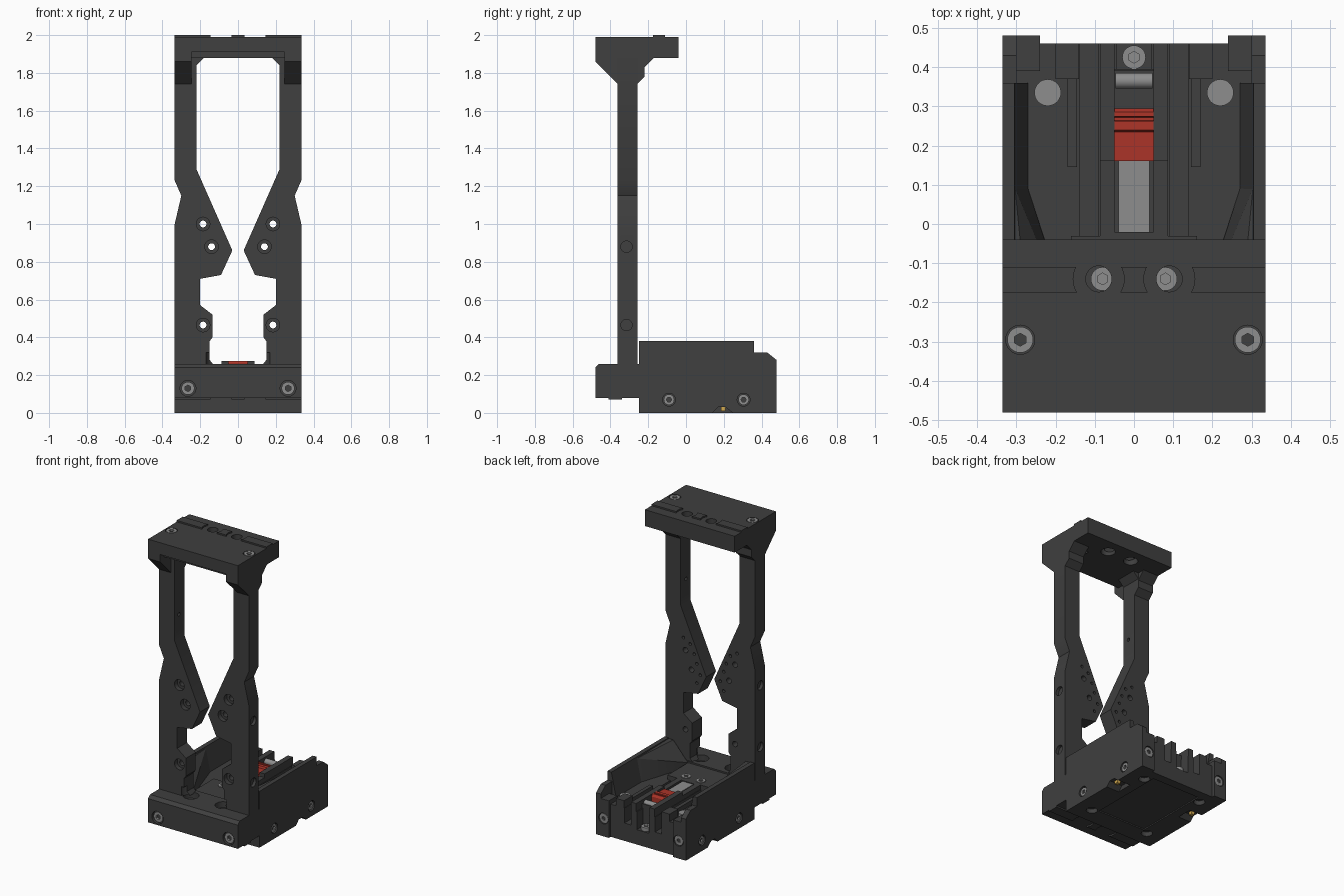
import bpy, bmesh, math
from mathutils import Matrix, Vector

if "Cube" in bpy.data.objects:
    bpy.data.objects.remove(bpy.data.objects["Cube"])


def material(name, r, g, b):
    m = bpy.data.materials.new(name)
    m.diffuse_color = (r, g, b, 1)
    m.use_nodes = True
    m.node_tree.nodes["Principled BSDF"].inputs["Base Color"].default_value = m.diffuse_color
    return m


DARK = material("dark_plastic", 0.05, 0.05, 0.05)
STEEL = material("steel", 0.27, 0.27, 0.27)
RED = material("red", 0.42, 0.035, 0.022)
GOLD = material("brass", 0.65, 0.4, 0.08)


def finish(name, bm, mat):
    bmesh.ops.recalc_face_normals(bm, faces=bm.faces)
    me = bpy.data.meshes.new(name)
    bm.to_mesh(me)
    bm.free()
    me.materials.append(mat)
    ob = bpy.data.objects.new(name, me)
    bpy.context.collection.objects.link(ob)
    return ob


def hull(name, pts, mat=DARK):
    bm = bmesh.new()
    for p in pts:
        bm.verts.new(p)
    r = bmesh.ops.convex_hull(bm, input=bm.verts)
    junk = {v for v in r["geom_interior"] + r["geom_unused"] if isinstance(v, bmesh.types.BMVert)}
    bmesh.ops.delete(bm, geom=list(junk), context='VERTS')
    bmesh.ops.dissolve_limit(bm, angle_limit=0.01, verts=bm.verts, edges=bm.edges)
    return finish(name, bm, mat)


def box(name, x0, x1, y0, y1, z0, z1, mat=DARK):
    return hull(name, [(x, y, z) for x in (x0, x1) for y in (y0, y1) for z in (z0, z1)], mat)


def prism(name, pts, axis, a, b, mat=DARK):
    """Extrude a 2D profile along x (y,z points), y (x,z) or z (x,y)."""
    place = {'x': lambda u, v, w: (w, u, v), 'y': lambda u, v, w: (u, w, v), 'z': lambda u, v, w: (u, v, w)}[axis]
    bm = bmesh.new()
    f = bm.faces.new([bm.verts.new(place(u, v, a)) for u, v in pts])
    ext = bmesh.ops.extrude_face_region(bm, geom=[f])["geom"]
    step = Vector(place(0, 0, b - a))
    bmesh.ops.translate(bm, vec=step, verts=[e for e in ext if isinstance(e, bmesh.types.BMVert)])
    return finish(name, bm, mat)


def cyl(name, c, r, h, axis='z', n=32, mat=DARK):
    rot = {'x': Matrix.Rotation(math.pi / 2, 4, 'Y'), 'y': Matrix.Rotation(math.pi / 2, 4, 'X'), 'z': Matrix()}[axis]
    bm = bmesh.new()
    bmesh.ops.create_cone(bm, cap_ends=True, segments=n, radius1=r, radius2=r, depth=h,
                          matrix=Matrix.Translation(c) @ rot)
    return finish(name, bm, mat)


def cut(ob, cutters):
    for c in cutters:
        m = ob.modifiers.new("cut", 'BOOLEAN')
        m.operation, m.solver, m.object = 'DIFFERENCE', 'EXACT', c
    bpy.context.view_layer.update()
    me = bpy.data.meshes.new_from_object(ob.evaluated_get(bpy.context.evaluated_depsgraph_get()))
    ob.modifiers.clear()
    ob.data = me
    for c in cutters:
        bpy.data.objects.remove(c)


def screw(name, c, r, axis='z', sign=1):
    """Cap screw whose outer face is centred on c, with a hex socket."""
    head = cyl(name, c, r, 0.03, axis, 32, STEEL)
    off = Vector([0.015 * sign if a == axis else 0 for a in 'xyz'])
    head.data.transform(Matrix.Translation(-off))
    cut(head, [cyl("socket", c, r * 0.5, 0.03, axis, 6, STEEL)])


# Head plate on top of the columns, with locating ribs
head = box("head_plate", -.335, .335, -.44, -.04, 1.88, 1.99)
cut(head, [cyl("h", (s * .09, -.14, 1.94), .033, .3) for s in (1, -1)]
    + [cyl("h", (s * .09, -.14, 1.87), .045, .1) for s in (1, -1)]
    + [cyl("h", (s * .29, -.295, 1.99), .037, .02) for s in (1, -1)])
box("head_front_lip", -.335, .335, -.48, -.44, 1.91, 1.99)
for name, y0, y1, z0, z1, yc in (("head_rib", -.175, -.11, 1.985, 2.0, -.14),
                                 ("foot_rib", -.41, -.34, .07, .085, -.375)):
    rib = box(name, -.335, .335, y0, y1, z0, z1)
    cut(rib, [cyl("h", (s * .09, yc, z0), .065, .1) for s in (1, -1)])

# Front foot with scoops beside the columns and screw recesses
foot = prism("front_foot", [(-.48, .08), (-.48, .24), (-.46, .26), (-.25, .26), (-.25, .08)], 'x', -.335, .335)
cut(foot, [cyl("h", (s * .12, -.33, .27), .05, .1) for s in (1, -1)]
    + [cyl("h", (s * .265, -.48, .13), .042, .04, 'y') for s in (1, -1)])

half = [(.335, .255), (.335, 1.0), (.30, 1.15), (.335, 1.23), (.335, 1.89), (.22, 1.89), (.22, 1.29),
        (.03, .86), (.09, .73), (.20, .71), (.20, .57), (.135, .52), (.135, .40), (.15, .38), (.15, .28), (.13, .255)]
for s in (1, -1):
    side = "right" if s > 0 else "left"
    # Column plate with blade, counterbored holes and small rear and side holes
    col = prism(side + "_column", [(s * x, z) for x, z in half], 'y', -.362, -.258)
    tools = [cyl("h", (s * .12, -.37, .27), .05, .1)]
    for x, z in ((.185, 1.0), (.14, .88), (.185, .465)):
        tools += [cyl("h", (s * x, -.31, z), .018, .3, 'y'), cyl("h", (s * x, -.362, z), .036, .06, 'y')]
    tools += [cyl("h", (s * x, -.258, z), .01, .04, 'y', 16)
              for x, z in ((.20, 1.08), (.15, 1.05), (.12, .99), (.10, .93), (.075, .86), (.10, .80))]
    tools += [cyl("h", (s * .335, -.315, z), .03, .04, 'x') for z in (.88, .465)]
    tools += [cyl("h", (s * .22, -.315, 1.45), .012, .04, 'x', 16)]
    cut(col, tools)

    # Brackets carrying the head plate
    a, b = sorted((s * .245, s * .335))
    prism(side + "_front_bracket", [(-.48, 1.91), (-.48, 1.86), (-.36, 1.74), (-.36, 1.89), (-.44, 1.91)], 'x', a, b)
    a, b = sorted((s * .22, s * .335))
    prism(side + "_rear_bracket", [(-.26, 1.74), (-.22, 1.78), (-.22, 1.83), (-.17, 1.88), (-.26, 1.88)], 'x', a, b)
    prism(side + "_corner_brace", [(s * .22, 1.84), (s * .22, 1.88), (s * .18, 1.88)], 'y', -.362, -.22)

    # Base side wall with sloped inner face and flared guide
    hull(side + "_base_wall", [(s * x, y, z) for y in (-.25, .36)
                               for x, z in ((.335, .22), (.27, .22), (.335, .38), (.305, .38))])
    hull(side + "_flared_guide", [(s * x, y, z) for x, y, z in (
        (.27, .09, .22), (.303, .09, .37), (.16, -.25, .22), (.16, -.25, .25), (.27, -.25, .375),
        (.31, -.25, .375), (.31, -.25, .22), (.29, .09, .22))])
    # Rear corner post
    a, b = sorted((s * .30, s * .335))
    prism(side + "_rear_post", [(.36, .22), (.36, .32), (.43, .32), (.48, .28), (.48, .22)], 'x', a, b)
    a, b = sorted((s * .24, s * .335))
    post = box(side + "_rear_corner", a, b, .46, .48, 0, .25)
    cut(post, [cyl("h", (s * .28, .48, .12), .036, .02, 'y')])
    a, b = sorted((s * .24, s * .30))
    box(side + "_rear_ledge", a, b, .39, .48, .22, .25)
    a, b = sorted((s * .14, s * .20))
    box(side + "_rear_block", a, b, .37, .46, .22, .27)
    # Floor rib and tray arm
    a, b = sorted((s * .145, s * .17))
    box(side + "_floor_rib", a, b, .145, .37, .22, .25)
    a, b = sorted((s * .05, s * .087))
    box(side + "_tray_arm", a, b, .16, .46, .22, .275)

    # Screws and contacts
    screw(side + "_head_screw", (s * .29, -.295, 1.99), .033)
    screw(side + "_inner_head_screw", (s * .08, -.14, 1.93), .03)
    screw(side + "_foot_screw", (s * .265, -.472, .13), .034, 'y', -1)
    screw(side + "_rear_screw", (s * .28, .476, .12), .031, 'y')
    screw(side + "_tray_screw", (s * .055, -.08, .255), .03)
    cyl(side + "_floor_stud", (s * .22, .335, .225), .034, .03, mat=STEEL)
    for i, y in enumerate((-.09, .305)):
        screw(f"{side}_side_screw_{i}", (s * .329, y, .07), .028, 'x', s)
    a, b = sorted((s * .285, s * .31))
    box(side + "_contact", a, b, .185, .21, .01, .03, GOLD)

# Base slab with side channels, rear notch, underside notches and screw holes
base = box("base_slab", -.335, .335, -.25, .46, 0, .22)
tools = [box("h", -.045, .045, .395, .5, .1, .3)]
for s in (1, -1):
    a, b = sorted((s * .09, s * .138))
    tools.append(box("h", a, b, -.03, .5, .12, .3))
    a, b = sorted((s * .24, s * .4))
    tools.append(prism("h", [(.13, -.01), (.17, .03), (.21, .03), (.26, -.01)], 'x', a, b))
    for y in (-.09, .305):
        tools.append(cyl("h", (s * .335, y, .07), .034, .03, 'x'))
    for y in (-.14, .36):
        tools.append(cyl("h", (s * .22, y, 0), .035, .06))
tools.append(box("h", -.18, .18, -.12, .4, -.05, .008))
cut(base, tools)
box("base_bridge", -.16, .16, -.25, -.03, .22, .25)

# Central tray with latch, slide plate, pin and screw
tray = box("tray", -.087, .087, -.03, .395, .22, .25)
cut(tray, [box("h", -.05, .05, -.02, .39, .228, .3)])
box("slide_plate", -.04, .04, -.022, .165, .225, .245, STEEL)
prism("red_latch", [(.16, .225), (.16, .26), (.235, .262), (.24, .275), (.262, .275), (.264, .262),
                    (.272, .262), (.274, .275), (.285, .275), (.295, .26), (.295, .225)], 'x', -.05, .05, RED)
cyl("latch_pin", (0, .365, .245), .02, .094, 'x', mat=STEEL)
screw("tray_rear_screw", (0, .425, .125), .03)

# Smooth round faces, keep edges sharp
bpy.ops.object.select_all(action='SELECT')
bpy.context.view_layer.objects.active = base
bpy.ops.object.shade_smooth_by_angle(angle=math.radians(25))
